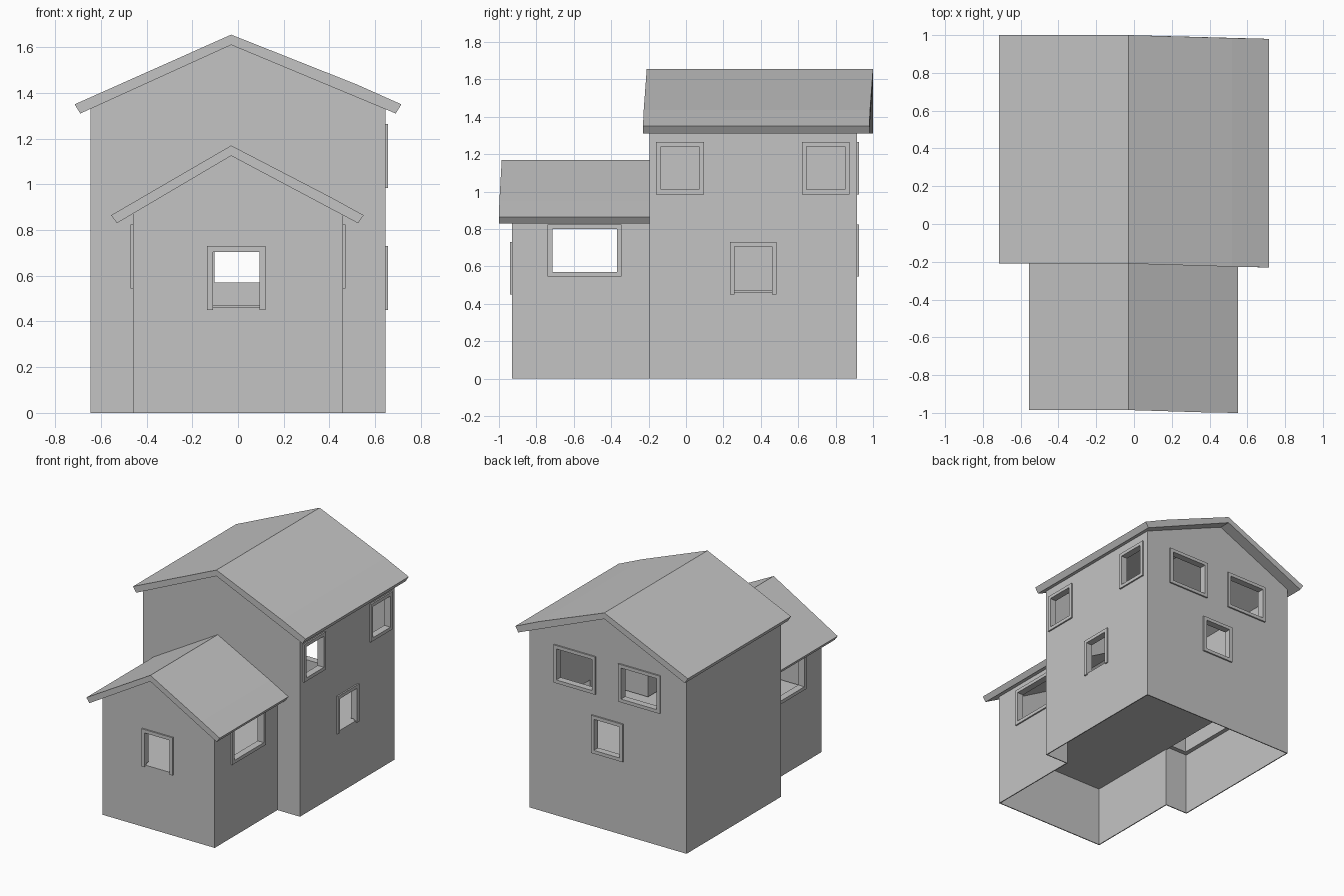
import bpy, bmesh

if "Cube" in bpy.data.objects:
    bpy.data.objects.remove(bpy.data.objects["Cube"])

plaster = bpy.data.materials.new("light_grey")
plaster.diffuse_color = (0.55, 0.55, 0.55, 1)
plaster.use_nodes = True
plaster.node_tree.nodes["Principled BSDF"].inputs["Base Color"].default_value = plaster.diffuse_color


def prism(name, profile, y0, y1, shifts=None):
    """Extrude an x-z profile along y; shifts skews single points in y."""
    bm = bmesh.new()
    shifts = shifts or [0] * len(profile)
    a = [bm.verts.new((x, y0 + s, z)) for (x, z), s in zip(profile, shifts)]
    b = [bm.verts.new((x, y1 + s, z)) for (x, z), s in zip(profile, shifts)]
    n = len(profile)
    for i in range(n):
        j = (i + 1) % n
        bm.faces.new((a[i], a[j], b[j], b[i]))
    bm.faces.new(a)
    bm.faces.new(b[::-1])
    bmesh.ops.recalc_face_normals(bm, faces=bm.faces)
    me = bpy.data.meshes.new(name)
    bm.to_mesh(me)
    bm.free()
    me.materials.append(plaster)
    ob = bpy.data.objects.new(name, me)
    bpy.context.collection.objects.link(ob)
    return ob


def box(name, x0, x1, y0, y1, z0, z1):
    return prism(name, [(x0, z0), (x1, z0), (x1, z1), (x0, z1)], y0, y1)


def combine(target, tool, op='DIFFERENCE'):
    m = target.modifiers.new("cut", 'BOOLEAN')
    m.operation, m.solver, m.object = op, 'EXACT', tool
    bpy.context.view_layer.objects.active = target
    bpy.ops.object.modifier_apply(modifier=m.name)
    bpy.data.objects.remove(tool)


def gable(w, z0, eave, apex):
    return [(-w, z0), (w, z0), (w, eave), (-0.03, apex), (-w, eave)]


# Walls: tall block and front annex
walls = prism("walls", gable(0.645, 0, 1.345, 1.63), -0.195, 0.915)
combine(walls, prism("annex", gable(0.46, 0, 0.885, 1.145), -0.93, -0.1), 'UNION')

# Hollow rooms, and an open base below the floor
combine(walls, prism("room", gable(0.605, 0.462, 1.30, 1.58), -0.155, 0.875))
combine(walls, prism("annex_room", gable(0.42, 0.462, 0.84, 1.09), -0.89, 0.03))
combine(walls, box("base", -0.638, 0.638, -0.188, 0.908, -0.1, 0.47))
combine(walls, box("annex_base", -0.453, 0.453, -0.923, 0.02, -0.1, 0.47))

# Floors
box("floor", -0.46, 0.638, -0.188, 0.908, 0.45, 0.46)
box("annex_floor", -0.453, 0.453, -0.923, -0.188, 0.45, 0.46)

# Roofs: slabs with a slight bend and skew on the right slope
prism("main_roof",
      [(-0.715, 1.35), (-0.03, 1.655), (0.52, 1.437), (0.715, 1.35),
       (0.69, 1.31), (-0.03, 1.61), (-0.69, 1.31)],
      -0.21, 1.0, [0, 0, -0.016, -0.02, -0.02, 0, 0])
prism("annex_roof",
      [(-0.555, 0.865), (-0.03, 1.17), (0.40, 0.947), (0.55, 0.865),
       (0.525, 0.83), (-0.03, 1.125), (-0.53, 0.83)],
      -0.985, -0.175, [0, 0, -0.013, -0.015, -0.015, 0, 0])


def window(name, axis, wall, u0, u1, z0, z1, sill=True, t=0.025):
    """Cut an opening and add a frame; u runs along the wall."""
    out = 1 if wall > 0 else -1
    d = sorted((wall - out * 0.015, wall + out * 0.011))
    hole = sorted((wall - out * 0.06, wall + out * 0.06))

    def bar(n, a, b, c, e, dep):
        if axis == 'x':
            return box(n, dep[0], dep[1], a, b, c, e)
        return box(n, a, b, dep[0], dep[1], c, e)

    bottom = z0 + t if sill else z0 + 0.012
    combine(walls, bar("hole", u0 + t, u1 - t, bottom, z1 - t, hole))
    bar(name + "_jamb_a", u0, u0 + t, z0, z1, d)
    bar(name + "_jamb_b", u1 - t, u1, z0, z1, d)
    bar(name + "_head", u0 + t, u1 - t, z1 - t, z1, d)
    if sill:
        bar(name + "_sill", u0 + t, u1 - t, z0, z0 + t, d)


# Right side windows
window("right_upper_front_window", 'x', 0.645, -0.16, 0.095, 0.985, 1.265)
window("right_upper_back_window", 'x', 0.645, 0.62, 0.875, 0.985, 1.265)
window("right_lower_window", 'x', 0.645, 0.235, 0.485, 0.45, 0.73, False)
# Annex windows: both sides and front
for side, x in (("right", 0.46), ("left", -0.46)):
    window("annex_" + side + "_window", 'x', x, -0.74, -0.345, 0.545, 0.825)
window("annex_front_window", 'y', -0.93, -0.135, 0.12, 0.45, 0.73, False)
# Back windows
window("back_lower_window", 'y', 0.915, -0.128, 0.133, 0.545, 0.825)
window("back_upper_window_a", 'y', 0.915, 0.098, 0.441, 0.985, 1.265)
window("back_upper_window_b", 'y', 0.915, -0.433, -0.09, 0.985, 1.265)
